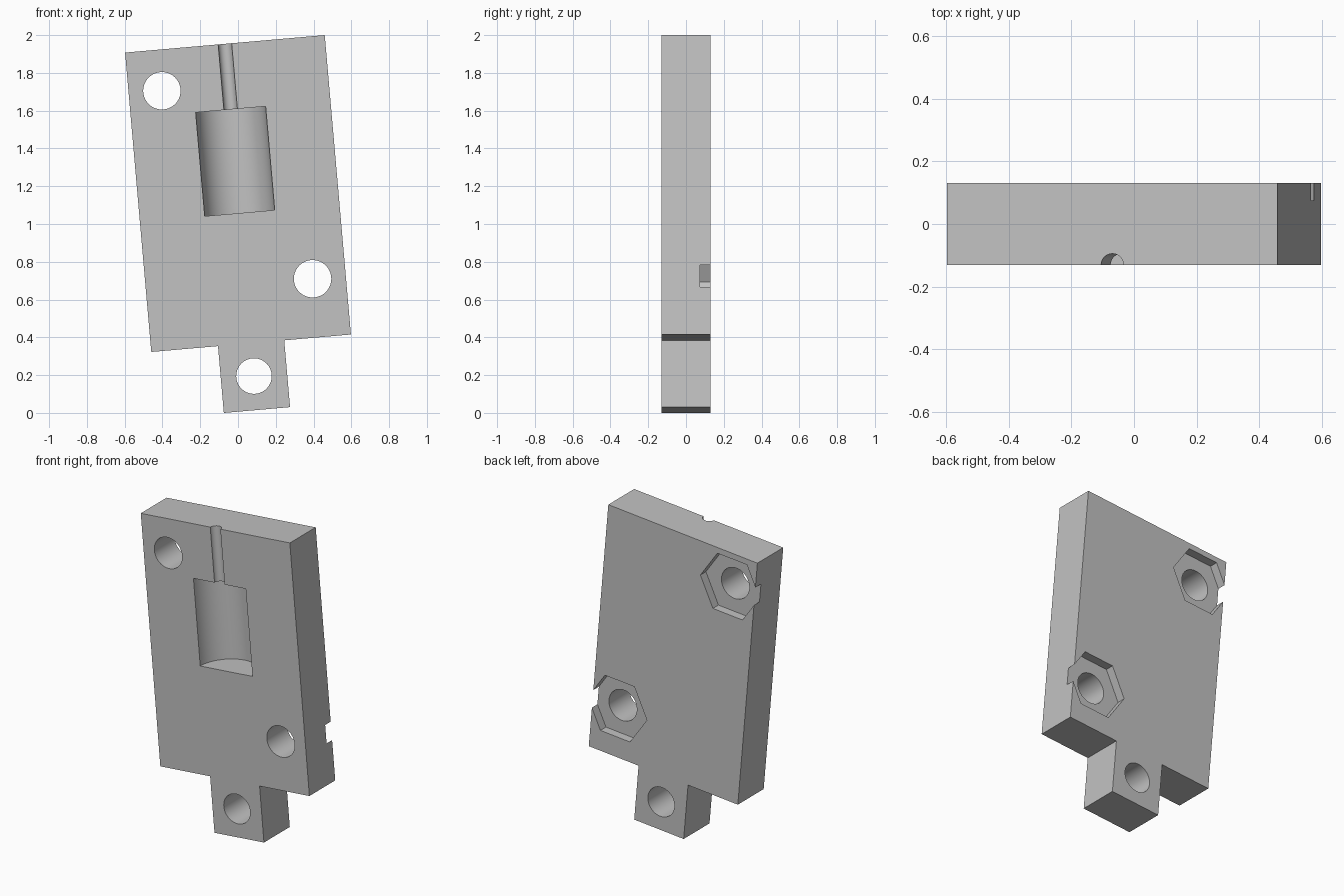
import bpy
import bmesh
from math import radians, pi
from mathutils import Matrix

if "Cube" in bpy.data.objects:
    bpy.data.objects.remove(bpy.data.objects["Cube"], do_unlink=True)

DEPTH = 0.131          # half thickness
HALF_W, HALF_H = 0.5305, 0.7955
TAB_W, TAB_END = 0.176, -1.1505
CENTRE_Z, TILT = 1.1613, radians(-5)

grey = bpy.data.materials.new("light grey")
grey.use_nodes = True
colour = (0.54, 0.54, 0.54, 1)
grey.diffuse_color = colour
grey.node_tree.nodes["Principled BSDF"].inputs["Base Color"].default_value = colour


def make_object(name, bm):
    bmesh.ops.recalc_face_normals(bm, faces=bm.faces)
    mesh = bpy.data.meshes.new(name)
    bm.to_mesh(mesh)
    bm.free()
    mesh.materials.append(grey)
    obj = bpy.data.objects.new(name, mesh)
    bpy.context.collection.objects.link(obj)
    return obj


def prism(name, radius, sides, start, end, axis, x=0, y=0, z=0):
    """Cylinder or hexagon spanning start..end along the Y or Z axis."""
    bm = bmesh.new()
    bmesh.ops.create_cone(bm, cap_ends=True, segments=sides, radius1=radius,
                          radius2=radius, depth=end - start)
    move = Matrix.Translation((0, 0, (start + end) / 2))
    if axis == "Y":
        # a hexagon keeps one corner pointing at the plate's side
        turn = Matrix.Rotation(-pi / 2, 4, "X") @ Matrix.Rotation(pi / 2, 4, "Z")
    else:
        turn = Matrix.Identity(4)
    bm.transform(Matrix.Translation((x, y, z)) @ turn @ move)
    return make_object(name, bm)


# Plate with the mounting tab below
outline = [(-HALF_W, HALF_H), (-HALF_W, -HALF_H), (-TAB_W, -HALF_H), (-TAB_W, TAB_END),
           (TAB_W, TAB_END), (TAB_W, -HALF_H), (HALF_W, -HALF_H), (HALF_W, HALF_H)]
bm = bmesh.new()
face = bm.faces.new([bm.verts.new((x, -DEPTH, z)) for x, z in outline])
side = bmesh.ops.extrude_face_region(bm, geom=[face])["geom"]
bmesh.ops.translate(bm, vec=(0, 2 * DEPTH, 0),
                    verts=[v for v in side if isinstance(v, bmesh.types.BMVert)])
plate = make_object("mounting_plate", bm)

# Bolt holes with hexagonal nut pockets in the back
cutters = []
for x in (-0.354, 0.354):
    for z in (0.577, -0.484):
        cutters.append(prism("bolt_hole_cutter", 0.099, 64, -0.3, 0.3, "Y", x=x, z=z))
        cutters.append(prism("nut_pocket_cutter", 0.21, 6, DEPTH - 0.056, 0.3, "Y", x=x, z=z))

# Tab hole, half-round recess and wire channel in the front
cutters.append(prism("tab_hole_cutter", 0.094, 64, -0.3, 0.3, "Y", z=-0.97))
cutters.append(prism("recess_cutter", 0.186, 96, -0.104, 0.447, "Z", y=-DEPTH))
cutters.append(prism("channel_cutter", 0.036, 48, 0.4, 1.0, "Z", y=-DEPTH))

for cutter in cutters:
    cutter.hide_render = True
    mod = plate.modifiers.new(cutter.name, "BOOLEAN")
    mod.operation = "DIFFERENCE"
    mod.solver = "EXACT"
    mod.object = cutter

# Bake the cuts and drop the cutters
bpy.context.view_layer.update()
graph = bpy.context.evaluated_depsgraph_get()
mesh = bpy.data.meshes.new_from_object(plate.evaluated_get(graph))
plate.modifiers.clear()
plate.data = mesh
for cutter in cutters:
    bpy.data.objects.remove(cutter, do_unlink=True)

# Lean the finished plate and stand it on the ground
plate.rotation_euler = (0, TILT, 0)
plate.location = (0, 0, CENTRE_Z)
bpy.ops.object.select_all(action="DESELECT")
plate.select_set(True)
bpy.context.view_layer.objects.active = plate
bpy.ops.object.shade_smooth_by_angle(angle=radians(30))
